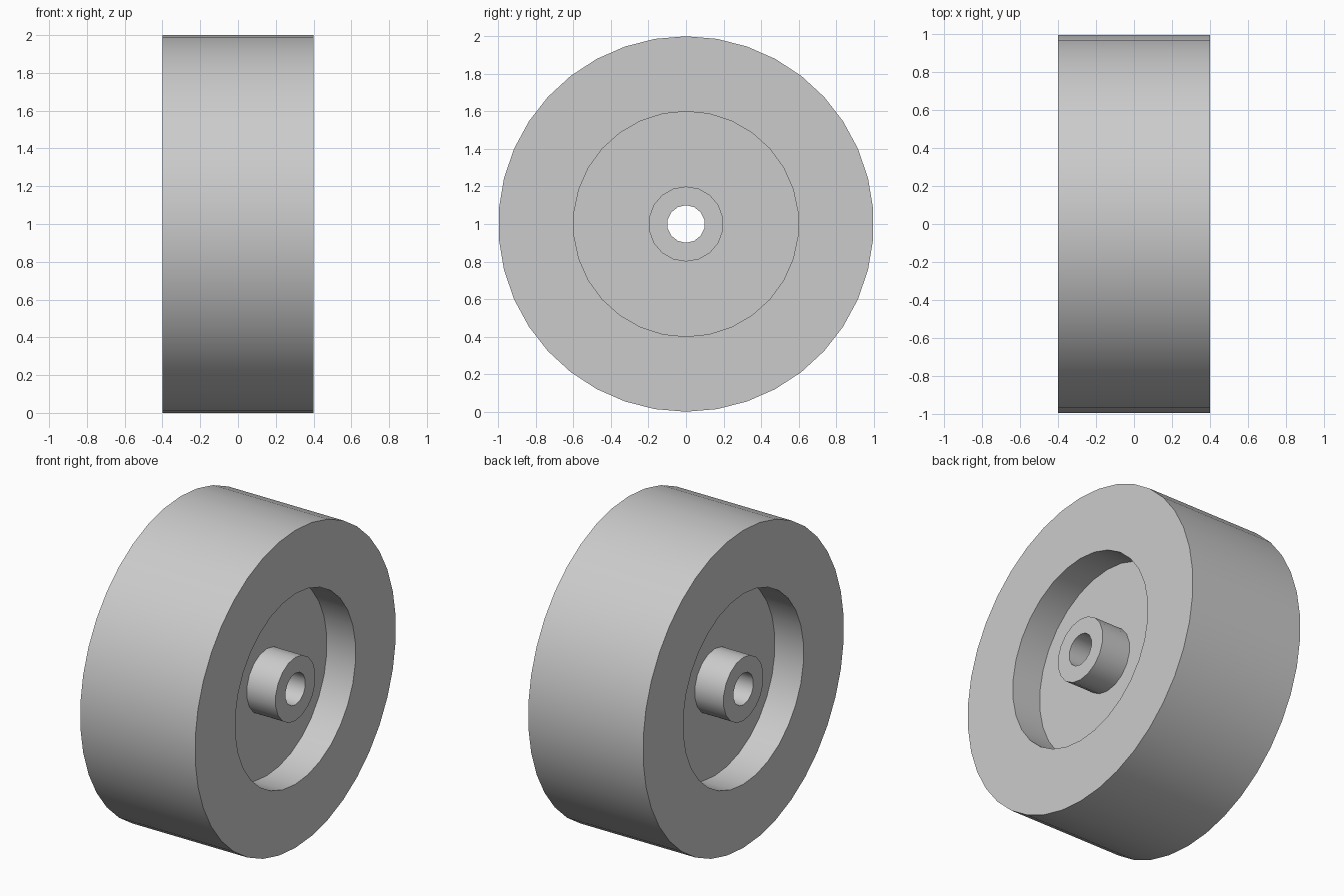
import bpy
import bmesh
from math import sin, cos, tau, radians

cube = bpy.data.objects.get("Cube")
if cube:
    bpy.data.objects.remove(cube)

HALF_WIDTH = 0.4
WEB_HALF = 0.2
AXLE_HEIGHT = 1.0

# Radius and side count of each round wall
OUTER, RECESS, HUB, BORE = (1.0, 38), (0.6, 30), (0.2, 18), (0.1, 14)

grey = bpy.data.materials.new("light grey")
grey.use_nodes = True
colour = (0.6, 0.6, 0.6, 1)
grey.diffuse_color = colour
grey.node_tree.nodes["Principled BSDF"].inputs["Base Color"].default_value = colour

bm = bmesh.new()


def ring(wall, x):
    """Closed loop of edges around the axle at position x."""
    radius, sides = wall
    verts = [bm.verts.new((x, radius * sin(tau * i / sides),
                           AXLE_HEIGHT + radius * cos(tau * i / sides)))
             for i in range(sides)]
    return [bm.edges.new((verts[i - 1], verts[i])) for i in range(sides)]


def tube(a, b):
    """Round wall between two equal loops."""
    bmesh.ops.bridge_loops(bm, edges=a + b)


def flat(a, b):
    """Flat annulus between two loops in one plane."""
    bmesh.ops.triangle_fill(bm, edges=a + b, use_beauty=True, normal=(1, 0, 0))


# Both sides: rim face, recess wall, web face, hub wall and hub face
outer_loops, bore_loops = [], []
for side in (-1, 1):
    face_x, web_x = side * HALF_WIDTH, side * WEB_HALF
    outer = ring(OUTER, face_x)
    recess_top, recess_floor = ring(RECESS, face_x), ring(RECESS, web_x)
    hub_base, hub_top = ring(HUB, web_x), ring(HUB, face_x)
    bore = ring(BORE, face_x)
    flat(outer, recess_top)
    tube(recess_top, recess_floor)
    flat(recess_floor, hub_base)
    tube(hub_base, hub_top)
    flat(hub_top, bore)
    outer_loops += outer
    bore_loops += bore

# Tread and axle bore run the full width
bmesh.ops.bridge_loops(bm, edges=outer_loops)
bmesh.ops.bridge_loops(bm, edges=bore_loops)
bmesh.ops.recalc_face_normals(bm, faces=bm.faces[:])

mesh = bpy.data.meshes.new("wheel")
bm.to_mesh(mesh)
bm.free()
mesh.materials.append(grey)
wheel = bpy.data.objects.new("wheel", mesh)
bpy.context.collection.objects.link(wheel)

# Smooth round walls with sharp rims
bpy.ops.object.select_all(action="DESELECT")
wheel.select_set(True)
bpy.context.view_layer.objects.active = wheel
bpy.ops.object.shade_smooth_by_angle(angle=radians(35))
